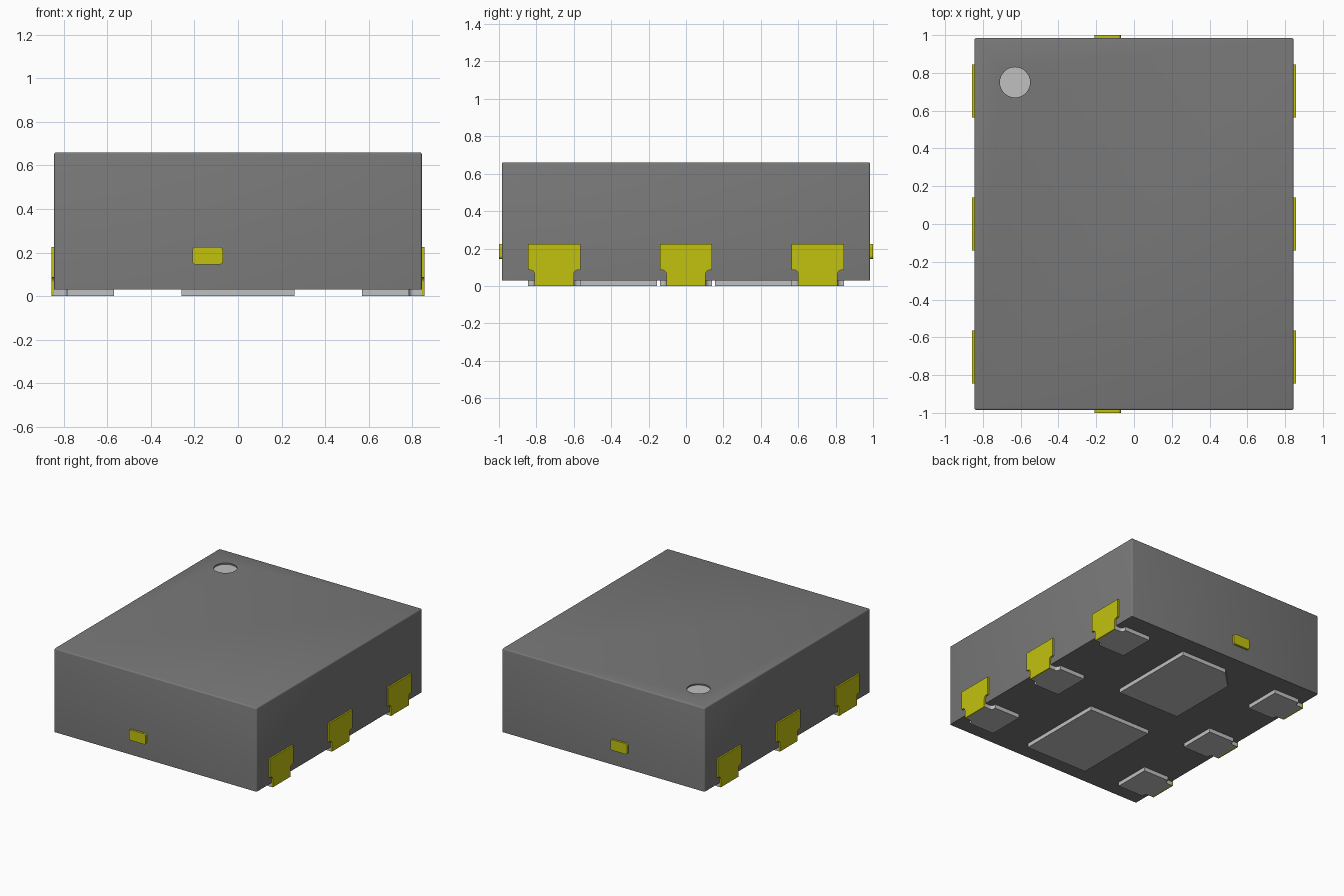
import bpy, bmesh, math
from mathutils import Vector

cube = bpy.data.objects.get("Cube")
if cube:
    bpy.data.objects.remove(cube, do_unlink=True)


def material(name, rgb):
    m = bpy.data.materials.new(name)
    m.use_nodes = True
    m.diffuse_color = (*rgb, 1)
    bsdf = next(n for n in m.node_tree.nodes if n.type == 'BSDF_PRINCIPLED')
    bsdf.inputs["Base Color"].default_value = (*rgb, 1)
    return m


GREY = material("dark grey plastic", (0.19, 0.19, 0.19))
YELLOW = material("yellow plating", (0.54, 0.54, 0.005))
SILVER = material("silver metal", (0.53, 0.53, 0.53))


def finish(name, bm, *mats):
    bmesh.ops.recalc_face_normals(bm, faces=bm.faces)
    mesh = bpy.data.meshes.new(name)
    bm.to_mesh(mesh)
    bm.free()
    for m in mats:
        mesh.materials.append(m)
    ob = bpy.data.objects.new(name, mesh)
    bpy.context.collection.objects.link(ob)
    return ob


def prism(name, outline, place, depth, mat):
    """Extrude a flat outline; place maps (u, v) to 3D, depth is the extrusion."""
    bm = bmesh.new()
    face = bm.faces.new([bm.verts.new(place(u, v)) for u, v in outline])
    res = bmesh.ops.extrude_face_region(bm, geom=[face], use_keep_orig=True)
    moved = [g for g in res["geom"] if isinstance(g, bmesh.types.BMVert)]
    bmesh.ops.translate(bm, verts=moved, vec=Vector(depth))
    return finish(name, bm, mat)


def arc(cx, cy, r, a0, a1, n=5):
    return [(cx + r * math.cos(math.radians(a0 + (a1 - a0) * i / n)),
             cy + r * math.sin(math.radians(a0 + (a1 - a0) * i / n))) for i in range(n + 1)]


def stepped(base, shoulder, end):
    """T-shaped outline, wide from base to shoulder, then narrow to end."""
    wide, narrow, r = 0.14, 0.105, 0.022
    s = 1 if end > shoulder else -1
    half = [(wide, base), (wide, shoulder)]
    half += [(u, shoulder + s * v) for u, v in arc(narrow + r, r, r, 270, 180)]
    half += [(narrow, end)]
    return half + [(-u, v) for u, v in reversed(half)]


# Moulded body with softened top and upright edges
X, Y, Z0, Z1 = 0.845, 0.985, 0.03, 0.66
bm = bmesh.new()
bmesh.ops.create_cube(bm, size=1)
for v in bm.verts:
    v.co = (v.co.x * 2 * X, v.co.y * 2 * Y, Z0 if v.co.z < 0 else Z1)
edges = [e for e in bm.edges if max(v.co.z for v in e.verts) > Z0 + 0.1]
bmesh.ops.bevel(bm, geom=edges, offset=0.01, segments=3, profile=0.5, affect='EDGES')
body = finish("body", bm, GREY)

# Shallow round orientation mark sunk into the top
mark_x, mark_y, mark_r, depth = -0.63, 0.75, 0.08, 0.012
circle = arc(mark_x, mark_y, mark_r, 0, 360, 48)[:-1]
cutter = prism("mark_cutter", circle, lambda u, v: (u, v, Z1 - depth), (0, 0, 0.1), GREY)
cutter.hide_render = True
cutter.hide_set(True)
cutter.display_type = 'WIRE'
cut = body.modifiers.new("mark recess", 'BOOLEAN')
cut.operation = 'DIFFERENCE'
cut.solver = 'EXACT'
cut.object = cutter
bpy.context.view_layer.objects.active = body
body.select_set(True)
bpy.ops.object.modifier_apply(modifier=cut.name)
bpy.data.objects.remove(cutter, do_unlink=True)
bpy.ops.object.shade_smooth_by_angle(angle=math.radians(35))
body.select_set(False)
prism("orientation_mark", circle, lambda u, v: (u, v, Z1 - depth - 0.002), (0, 0, 0.004), SILVER)

# Three side terminals per long side: plated upright face and underside pad
for side, s in (("left", 1), ("right", -1)):
    for label, yc in (("front", -0.705), ("middle", 0), ("back", 0.705)):
        prism(f"{side}_{label}_terminal", stepped(0.225, 0.085, 0.0),
              lambda u, v: (s * X, yc + u, v), (s * 0.012, 0, 0), YELLOW)
        prism(f"{side}_{label}_pad", stepped(0.57, 0.785, X),
              lambda u, v: (s * v, yc + u, 0), (0, 0, Z0), SILVER)

# Two large pads underneath, the back one with a clipped corner
w, y0, y1, c = 0.26, 0.155, 0.84, 0.135
prism("front_large_pad", [(-w, -y1), (w, -y1), (w, -y0), (-w, -y0)],
      lambda u, v: (u, v, 0), (0, 0, Z0), SILVER)
prism("back_large_pad", [(-w, y0), (w, y0), (w, y1), (-w + c, y1), (-w, y1 - c)],
      lambda u, v: (u, v, 0), (0, 0, Z0), SILVER)

# Small rounded tie tabs on the short ends
r, tx, tz, hw, hh = 0.015, -0.14, 0.185, 0.07, 0.04
tab = []
for a, sx, sz in ((0, 1, 1), (90, -1, 1), (180, -1, -1), (270, 1, -1)):
    tab += arc(tx + sx * (hw - r), tz + sz * (hh - r), r, a, a + 90, 4)
for name, s in (("front_tab", -1), ("back_tab", 1)):
    prism(name, tab, lambda u, v: (u, s * Y, v), (0, s * 0.015, 0), YELLOW)
